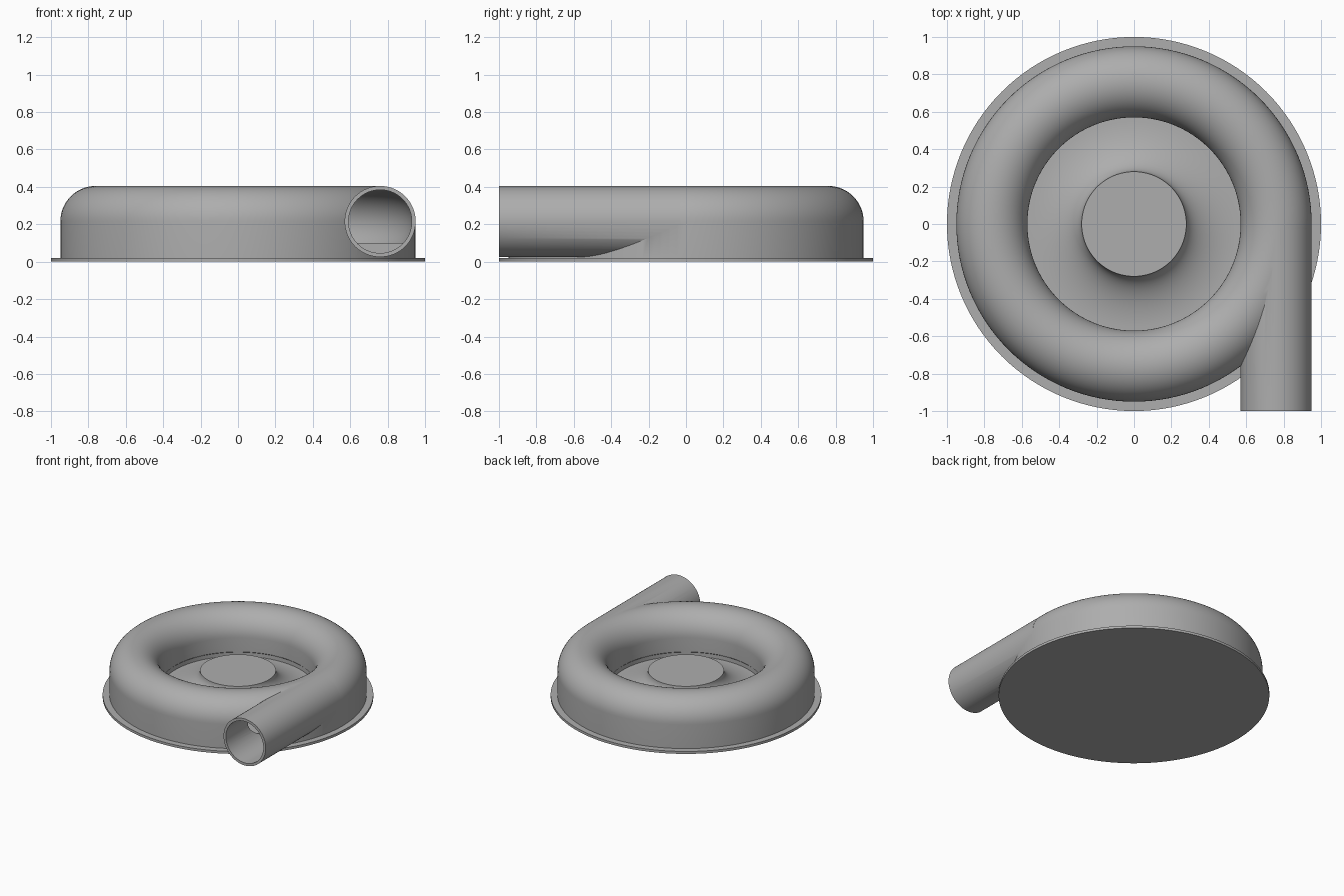
import bpy, bmesh, math
from mathutils import Matrix, Vector

if "Cube" in bpy.data.objects:
    bpy.data.objects.remove(bpy.data.objects["Cube"], do_unlink=True)

RING = 0.76      # radius of the scroll centre line
AXIS_Z = 0.215   # height of the scroll centre line
TUBE = 0.19      # outer tube radius
BORE = 0.17      # inner tube radius
FLOOR = 0.1      # height of the channel floor

grey = bpy.data.materials.new("cast_grey")
grey.use_nodes = True
colour = (0.42, 0.42, 0.42, 1)
grey.diffuse_color = colour
grey.node_tree.nodes["Principled BSDF"].inputs["Base Color"].default_value = colour


def finish(name, bm):
    bmesh.ops.remove_doubles(bm, verts=bm.verts, dist=1e-5)
    bmesh.ops.recalc_face_normals(bm, faces=bm.faces)
    mesh = bpy.data.meshes.new(name)
    bm.to_mesh(mesh)
    bm.free()
    mesh.materials.append(grey)
    obj = bpy.data.objects.new(name, mesh)
    bpy.context.collection.objects.link(obj)
    return obj


def revolve(name, profile, closed=True, steps=128):
    """Spin an (r, z) profile around the vertical axis."""
    bm = bmesh.new()
    verts = [bm.verts.new((r, 0, z)) for r, z in profile]
    edges = [bm.edges.new(pair) for pair in zip(verts, verts[1:])]
    if closed:
        edges.append(bm.edges.new((verts[-1], verts[0])))
    bmesh.ops.spin(bm, geom=verts + edges, cent=(0, 0, 0), axis=(0, 0, 1),
                   angle=math.tau, steps=steps, use_merge=True)
    return finish(name, bm)


def rod(name, radius, y0, y1):
    """Cylinder along y on the outlet axis."""
    bm = bmesh.new()
    place = Matrix.Translation(Vector((RING, (y0 + y1) / 2, AXIS_Z)))
    bmesh.ops.create_cone(bm, cap_ends=True, segments=64, radius1=radius,
                          radius2=radius, depth=y1 - y0,
                          matrix=place @ Matrix.Rotation(math.pi / 2, 4, 'X'))
    return finish(name, bm)


def arc(radius, start, end, n):
    return [(RING + radius * math.cos(a), AXIS_Z + radius * math.sin(a))
            for a in (start + (end - start) * i / n for i in range(n + 1))]


def combine(target, tool, operation):
    mod = target.modifiers.new("combine", 'BOOLEAN')
    mod.operation = operation
    mod.solver = 'EXACT'
    mod.object = tool
    bpy.context.view_layer.objects.active = target
    bpy.ops.object.modifier_apply(modifier=mod.name)
    bpy.data.objects.remove(tool, do_unlink=True)


# Scroll housing: half-round top on a straight outer wall
housing = revolve("scroll_housing", [(RING + TUBE, 0.018)]
                  + arc(TUBE, 0, math.pi, 28)
                  + [(RING - TUBE, FLOOR), (0.575, FLOOR - 0.005), (0.575, 0.018)])

# Straight outlet pipe, then its bore and the hollow channel
combine(housing, rod("outlet_pipe", TUBE, -1, -0.03), 'UNION')
dip = math.asin((AXIS_Z - FLOOR) / BORE)
combine(housing, revolve("channel", arc(BORE, -dip, math.pi + dip, 36)), 'DIFFERENCE')
combine(housing, rod("outlet_bore", BORE - 0.001, -1.1, -0.02), 'DIFFERENCE')

# Mounting flange
flange = revolve("mounting_flange", [(0, 0), (1, 0), (1, 0.02), (0, 0.02)], closed=False)

# Central hub flaring out into a shallow dish
hub_r, hub_top, dish_r, dish_z = 0.28, 0.215, 0.57, 0.065
flare = [(dish_r - (dish_r - hub_r) * math.sin(a), hub_top - (hub_top - dish_z) * math.cos(a))
         for a in (math.pi / 2 * (1 - i / 20) for i in range(21))]
flare = [(hub_r + (dish_r - hub_r) * (1 - math.cos(a)),
          hub_top - (hub_top - dish_z) * math.sin(a))
         for a in (math.pi / 2 * i / 20 for i in range(21))]
hub = revolve("hub", [(0, hub_top)] + flare + [(dish_r, 0.018), (0, 0.018)], closed=False)

# Smooth shading with crisp edges
for obj in (housing, flange, hub):
    bpy.ops.object.select_all(action='DESELECT')
    obj.select_set(True)
    bpy.context.view_layer.objects.active = obj
    bpy.ops.object.shade_smooth_by_angle(angle=math.radians(30))
